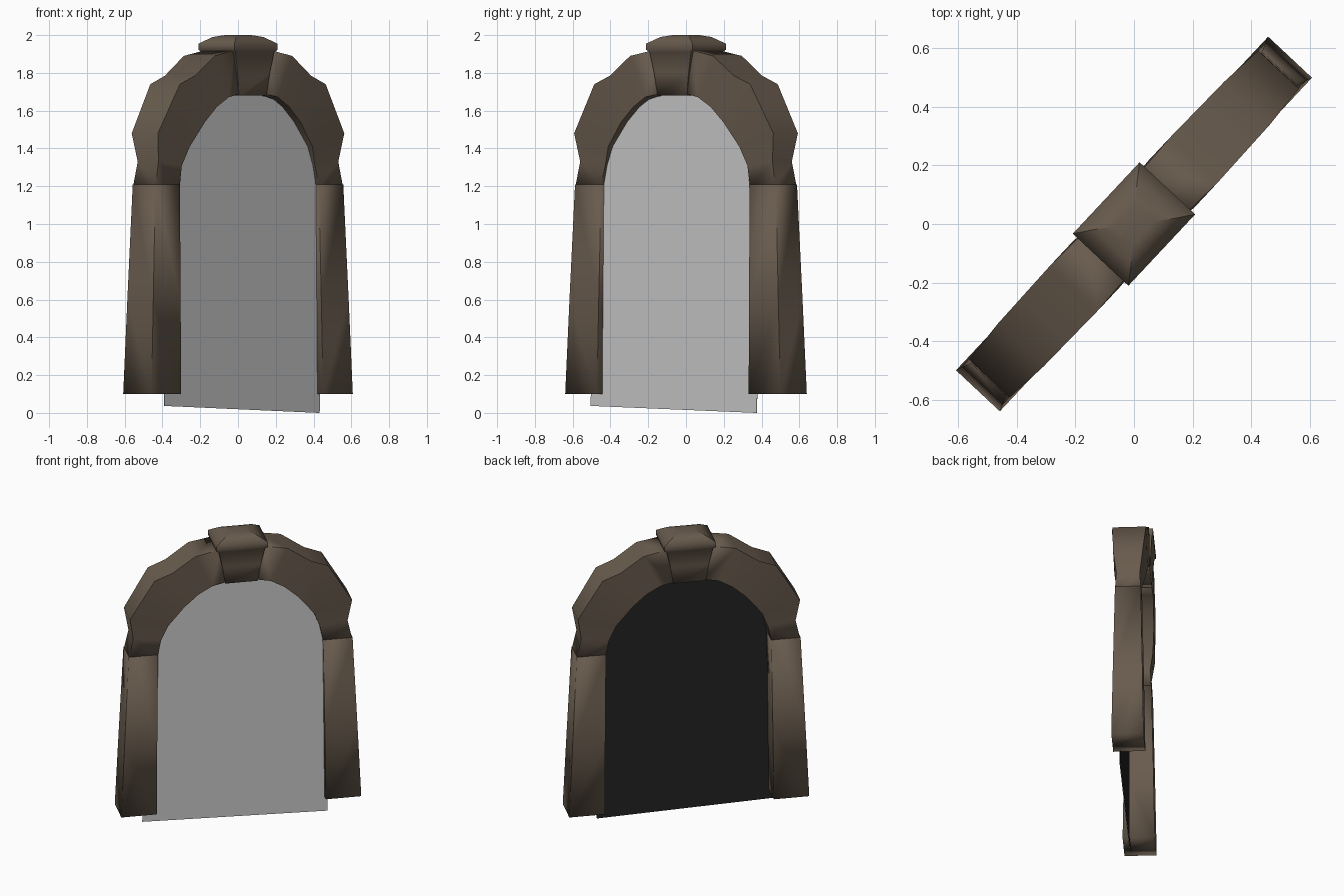
import bpy, bmesh, math
from mathutils import Vector

if "Cube" in bpy.data.objects:
    bpy.data.objects.remove(bpy.data.objects["Cube"])

TURN = math.radians(46.9)   # the arch stands diagonally


def material(name, rgb):
    m = bpy.data.materials.new(name)
    m.diffuse_color = (*rgb, 1)
    m.use_nodes = True
    m.node_tree.nodes["Principled BSDF"].inputs["Base Color"].default_value = m.diffuse_color
    return m


STONE = material("brown_stone", (0.14, 0.105, 0.075))
PALE = material("pale_grey", (0.60, 0.60, 0.60))
DARK = material("near_black", (0.016, 0.016, 0.016))


def finish(name, bm, mat, fix=True):
    if fix:
        bmesh.ops.recalc_face_normals(bm, faces=bm.faces)
    me = bpy.data.meshes.new(name)
    bm.to_mesh(me)
    bm.free()
    me.materials.append(mat)
    ob = bpy.data.objects.new(name, me)
    ob.rotation_euler.z = TURN
    bpy.context.collection.objects.link(ob)
    return ob


def loft(name, rings):
    """Join four-cornered rings; long edges stay sharp, the rest is smooth."""
    bm = bmesh.new()
    rows = [[bm.verts.new(p) for p in r] for r in rings]
    for a, b in zip(rows, rows[1:]):
        for i in range(4):
            j = (i + 1) % 4
            bm.faces.new((a[i], a[j], b[j], b[i]))
        for i in range(4):
            bm.edges.get((a[i], b[i])).smooth = False
    bm.faces.new(rows[0])
    bm.faces.new(rows[-1])
    for f in bm.faces:
        f.smooth = True
    return finish(name, bm, STONE)


def band(side, outer, inner, half):
    """Ring across the arch between an outer and an inner (u, z) point."""
    (ou, oz), (iu, iz) = outer, inner
    return [(side * ou, -half, oz), (side * ou, half, oz),
            (side * iu, half, iz), (side * iu, -half, iz)]


# Stations: outer point, inner point, half thickness
LEG = [((0.78, 0.10), (0.55, 0.10), 0.1025),
       ((0.757, 0.60), (0.545, 0.60), 0.094),
       ((0.728, 1.21), (0.538, 1.21), 0.082)]
ARM = [((0.725, 1.20), (0.54, 1.20), 0.082),
       ((0.697, 1.33), (0.515, 1.31), 0.075),
       ((0.722, 1.48), (0.475, 1.41), 0.095),
       ((0.565, 1.74), (0.37, 1.54), 0.107),
       ((0.45, 1.785), (0.28, 1.62), 0.109),
       ((0.30, 1.89), (0.19, 1.672), 0.112),
       ((0.14, 1.92), (0.09, 1.69), 0.105)]

# Legs and curved arms, mirrored
for tag, s in (("left", -1), ("right", 1)):
    loft(tag + "_leg", [band(s, *st) for st in LEG])
    loft(tag + "_arch_arm", [band(s, *st) for st in ARM])

# Keystone: tapered block with an overhanging domed cap
KEY = [(1.68, 0.105, 0.108), (1.80, 0.125, 0.114), (1.91, 0.150, 0.122),
       (1.922, 0.167, 0.130), (1.955, 0.167, 0.130), (1.99, 0.105, 0.085),
       (2.00, 0.055, 0.045)]
loft("keystone", [[(-a, -b, z), (a, -b, z), (a, b, z), (-a, b, z)]
                  for z, a, b in KEY])


# Arched panel filling the opening: pale front, dark back
def panel(name, w, mat, facing):
    pts = [(-0.635, 0.037), (0.568, 0.0)]
    n = 24
    for i in range(n + 1):
        t = math.pi * i / n
        pts.append((0.60 * math.cos(t), 1.23 + 0.46 * math.sin(t)))
    bm = bmesh.new()
    f = bm.faces.new([bm.verts.new((u, w, z)) for u, z in pts])
    f.normal_update()
    if f.normal.dot(Vector((0, facing, 0))) < 0:
        f.normal_flip()
    finish(name, bm, mat, fix=False)


panel("panel_front", -0.061, PALE, -1)
panel("panel_back", -0.057, DARK, 1)
